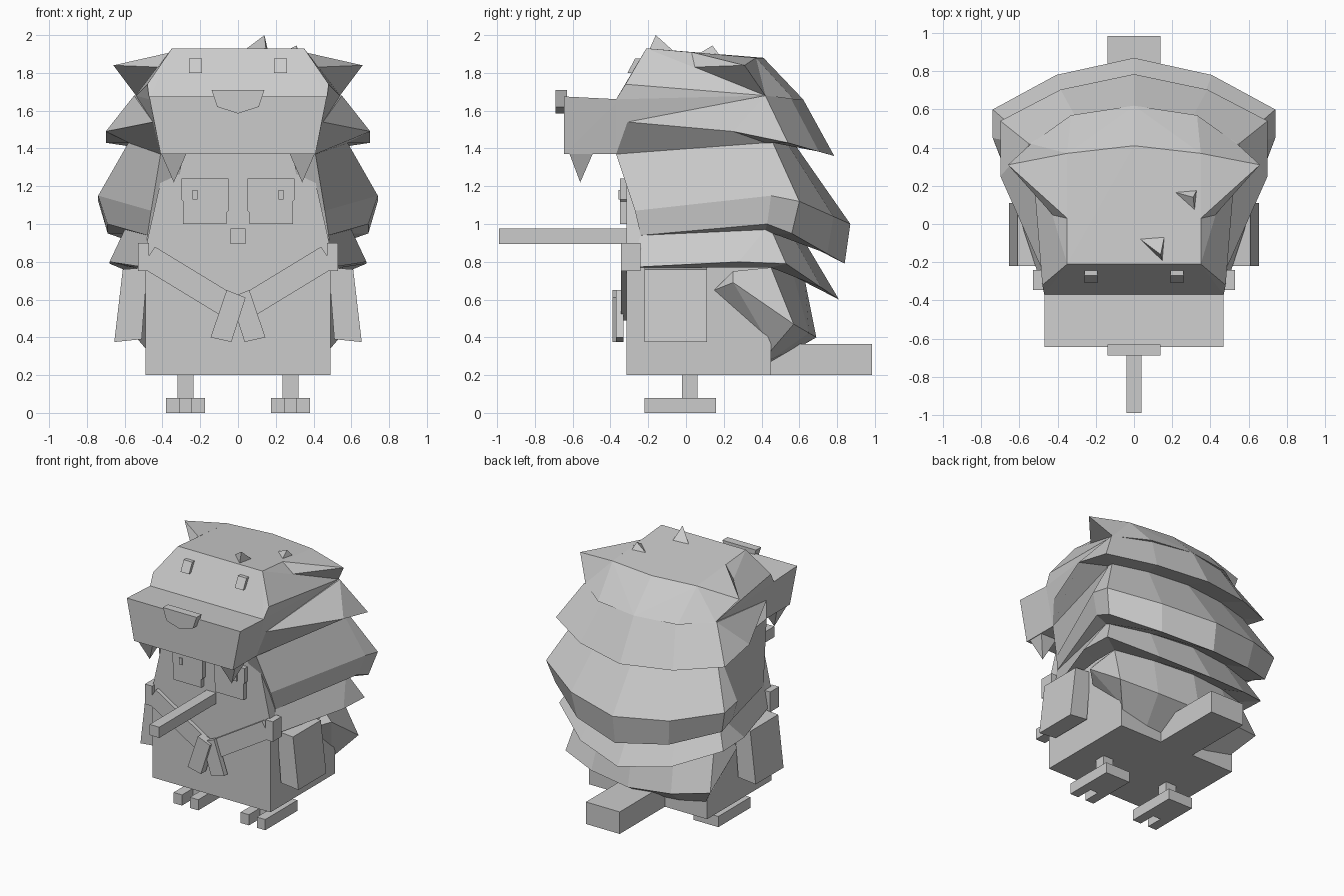
import bpy
import bmesh
from mathutils import Vector

cube = bpy.data.objects.get("Cube")
if cube:
    bpy.data.objects.remove(cube, do_unlink=True)

grey = bpy.data.materials.new("plain_grey")
grey.use_nodes = True
grey.diffuse_color = (0.6, 0.6, 0.6, 1)
shader = next(n for n in grey.node_tree.nodes if n.type == 'BSDF_PRINCIPLED')
shader.inputs["Base Color"].default_value = (0.6, 0.6, 0.6, 1)
SIDES = (("left", 1), ("right", -1))


def finish(name, bm):
    bmesh.ops.recalc_face_normals(bm, faces=bm.faces)
    mesh = bpy.data.meshes.new(name)
    bm.to_mesh(mesh)
    bm.free()
    mesh.materials.append(grey)
    obj = bpy.data.objects.new(name, mesh)
    bpy.context.collection.objects.link(obj)
    return obj


def hull(name, points):
    """Convex solid around a few points."""
    bm = bmesh.new()
    verts = [bm.verts.new(p) for p in points]
    result = bmesh.ops.convex_hull(bm, input=verts)
    spare = {v for v in result["geom_interior"] + result["geom_unused"]
             if isinstance(v, bmesh.types.BMVert)}
    bmesh.ops.delete(bm, geom=list(spare), context='VERTS')
    bmesh.ops.dissolve_limit(bm, angle_limit=0.01, verts=bm.verts, edges=bm.edges)
    return finish(name, bm)


def box(name, xs, ys, zs):
    return hull(name, [(x, y, z) for x in xs for y in ys for z in zs])


def plate(name, outline, front, back):
    """Front-facing outline in x and z, extruded along y."""
    bm = bmesh.new()
    face = bm.faces.new([bm.verts.new((x, front, z)) for x, z in outline])
    new = bmesh.ops.extrude_face_region(bm, geom=[face])["geom"]
    moved = [v for v in new if isinstance(v, bmesh.types.BMVert)]
    bmesh.ops.translate(bm, verts=moved, vec=(0, back - front, 0))
    return finish(name, bm)


def mirrored(points):
    return list(points) + [(-x, y, z) for x, y, z in points]


def quill_tier(name, rows):
    """Cape of spines; each row is spine centre, rear corner, side corner, front."""
    bm = bmesh.new()
    grid = []
    for centre, rear, side, front in rows:
        middle = Vector((0, *centre)).lerp(Vector(rear), 0.33)
        middle.x = 0.55 * rear[0]
        inner = (front[0] - 0.12, front[1] + 0.02, front[2])
        half = [middle, rear, (rear[0], *side), front, inner]
        row = [(-p[0], p[1], p[2]) for p in reversed(half)] + [(0, *centre)] + half
        grid.append([bm.verts.new(p) for p in row])
    for a, b in zip(grid, grid[1:]):
        for i in range(len(a) - 1):
            bm.faces.new((a[i], a[i + 1], b[i + 1], b[i]))
    bmesh.ops.remove_doubles(bm, verts=bm.verts, dist=0.001)
    return finish(name, bm)


# Torso: box below, tapering to the neck
hull("torso", mirrored([(0.49, y, z) for y in (-0.315, 0.45) for z in (0.2, 0.87)]
                       + [(0.37, y, 1.4) for y in (-0.315, 0.4)]))
box("tail", (-0.14, 0.14), (0.4, 0.985), (0.2, 0.365))

# Head and muzzle
hull("head", mirrored([(0.35, -0.21, 1.93), (0.48, -0.32, 1.74), (0.47, -0.37, 1.66),
                       (0.41, -0.37, 1.37), (0.35, 0.37, 1.88), (0.54, 0.42, 1.68),
                       (0.42, 0.4, 1.4), (0, 0.41, 1.88)]))
hull("muzzle", mirrored([(0.47, -0.645, 1.675), (0.41, -0.645, 1.37),
                         (0.47, -0.35, 1.66), (0.41, -0.35, 1.37)]))
plate("nose", [(-0.14, 1.71), (0.14, 1.71), (0.11, 1.62), (0, 1.585), (-0.11, 1.62)],
      -0.69, -0.63)

# Spines on the back, in overlapping tiers
under_top = ((0.57, 1.43), (0.58, 0.46, 1.43), (0.42, 1.43), (0.41, -0.37, 1.37))
under_middle = ((0.62, 0.92), (0.6, 0.46, 0.95), (0.42, 0.97), (0.48, -0.24, 0.94))
under_lower = ((0.63, 0.7), (0.55, 0.45, 0.77), (0.25, 0.77), (0.48, -0.29, 0.77))
quill_tier("top_quills", [
    ((0.41, 1.88), (0.54, 0.42, 1.68), (0.42, 1.68), (0.45, -0.31, 1.54)),
    ((0.62, 1.66), (0.55, 0.42, 1.68), (0.42, 1.68), (0.45, -0.31, 1.54)),
    ((0.785, 1.36), (0.7, 0.54, 1.43), (0.25, 1.49), (0.45, -0.31, 1.54)),
    under_top])
quill_tier("middle_quills", [
    under_top,
    ((0.87, 1.0), (0.74, 0.6, 1.12), (0.45, 1.15), (0.46, -0.27, 1.07)),
    ((0.84, 0.79), (0.69, 0.56, 0.95), (0.43, 1.0), (0.48, -0.24, 0.94)),
    under_middle])
quill_tier("lower_quills", [
    under_middle,
    ((0.81, 0.6), (0.68, 0.53, 0.79), (0.28, 0.8), (0.49, -0.3, 0.77)),
    under_lower])
quill_tier("bottom_quills", [
    ((0.63, 0.7), (0.55, 0.45, 0.77), (0.25, 0.75), (0.49, 0.15, 0.65)),
    ((0.69, 0.4), (0.6, 0.57, 0.47), (0.25, 0.69), (0.49, 0.15, 0.65)),
    ((0.45, 0.26), (0.48, 0.45, 0.33), (0.42, 0.4), (0.49, 0.15, 0.65))])

# Crown over the first tier, spreading to the two ear tips
hull("crown_back", mirrored([(0, 0.41, 1.88), (0, 0.62, 1.66), (0.35, 0.37, 1.88),
                             (0.33, 0.57, 1.66), (0.54, 0.42, 1.68)]))

# Small tufts on the head
hull("front_tuft", [(0.02, -0.07, 1.91), (0.16, -0.06, 1.91), (0.15, -0.2, 1.91),
                    (0.14, -0.16, 2.0)])
hull("back_tuft", [(0.2, 0.17, 1.89), (0.33, 0.18, 1.89), (0.32, 0.05, 1.89),
                   (0.31, 0.14, 1.945)])

# Flute held out in front
box("flute", (-0.04, 0.04), (-0.99, -0.3), (0.895, 0.975))

for side, s in SIDES:
    def flip(points):
        return [(s * p[0], *p[1:]) for p in points]

    hull(side + "_ear", flip([(0.35, 0.03, 1.91), (0.41, 0.03, 1.83), (0.54, 0.42, 1.68),
                              (0.35, 0.37, 1.88), (0.66, 0.31, 1.84)]))
    hull(side + "_eye", flip([(x, y + d, z) for x in (0.19, 0.26) for d in (0, 0.04)
                              for y, z in ((-0.31, 1.8), (-0.27, 1.875))]))
    hull(side + "_fang", flip([(0.27, -0.62, 1.38), (0.41, -0.62, 1.38),
                               (0.27, -0.49, 1.38), (0.41, -0.49, 1.38),
                               (0.34, -0.56, 1.22)]))
    # Hanging side pouch, leaning outwards
    hull(side + "_pouch", flip([(x, y, z) for y in (-0.22, 0.11) for x, z in
                                ((0.48, 0.77), (0.61, 0.76), (0.655, 0.375), (0.51, 0.39))]))
    # Chest patch with ragged edges and a button
    plate(side + "_patch", flip([(0.05, 1.24), (0.3, 1.24), (0.3, 1.13), (0.29, 1.12),
                                 (0.29, 1.0), (0.06, 1.0), (0.06, 1.06), (0.05, 1.07)]),
          -0.35, -0.31)
    plate(side + "_button", flip([(0.215, 1.13), (0.24, 1.13), (0.24, 1.18), (0.215, 1.18)]),
          -0.358, -0.34)
    # Sash strap, its hip end and its loose end
    plate(side + "_strap", flip([(0.51, 0.77), (0.44, 0.88), (-0.02, 0.6), (0.05, 0.49)]),
          -0.345, -0.31)
    box(side + "_sash_hip", (s * 0.47, s * 0.53), (-0.345, -0.24), (0.75, 0.9))
    plate(side + "_sash_end", flip([(-0.04, 0.61), (0.06, 0.65), (0.145, 0.4), (0.035, 0.375)]),
          -0.38 + 0.01 * s, -0.33)
    # Leg, foot and two toes
    box(side + "_leg", (s * 0.235, s * 0.32), (-0.02, 0.06), (0.04, 0.22))
    box(side + "_foot", (s * 0.175, s * 0.38), (-0.09, 0.16), (0, 0.08))
    for toe, x in (("inner", 0.175), ("outer", 0.31)):
        box(f"{side}_{toe}_toe", (s * x, s * (x + 0.07)), (-0.22, -0.08), (0, 0.08))
